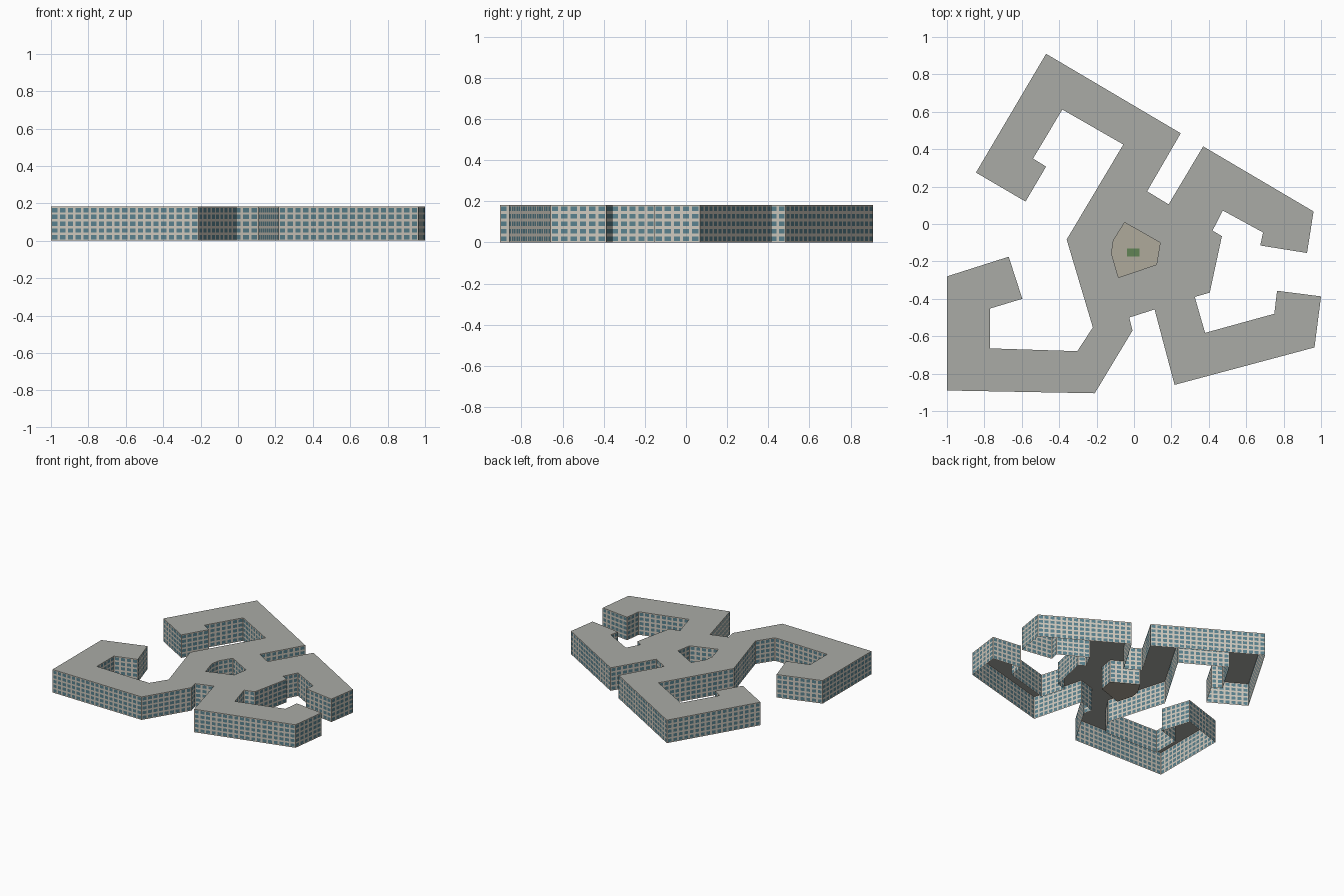
import bpy, bmesh
from mathutils import Vector

if "Cube" in bpy.data.objects:
    bpy.data.objects.remove(bpy.data.objects["Cube"])

H = 0.182        # building height
FLOORS = 5
BAY = 0.0425     # spacing of the windows

outline = [(-.47, .91), (.25, .485), (.07, .175), (.185, .105), (.37, .415), (.96, .067),
           (.925, -.155), (.675, -.115), (.69, -.045), (.475, .072), (.42, -.035), (.47, -.065),
           (.405, -.367), (.325, -.39), (.38, -.582), (.75, -.48), (.765, -.357), (1, -.387),
           (.965, -.66), (.217, -.86), (.11, -.457), (-.025, -.5), (-.008, -.57), (-.21, -.905),
           (-1, -.89), (-1, -.28), (-.67, -.175), (-.597, -.4), (-.77, -.452), (-.77, -.665),
           (-.303, -.68), (-.22, -.553), (-.36, -.083), (-.057, .425), (-.383, .612),
           (-.54, .35), (-.47, .307), (-.58, .12), (-.845, .275)]
court = [(-.05, .008), (.14, -.1), (.12, -.217), (-.083, -.286), (-.12, -.158), (-.11, -.088)]


def material(name, rgb):
    m = bpy.data.materials.new(name)
    m.diffuse_color = (*rgb, 1)
    m.use_nodes = True
    m.node_tree.nodes["Principled BSDF"].inputs["Base Color"].default_value = m.diffuse_color
    return m


PLASTER = material("plaster", (.62, .58, .51))
GLASS = material("glass", (.10, .22, .27))
ROOF = material("roof_grey", (.40, .41, .38))
PAVING = material("paving", (.43, .40, .33))
GRASS = material("grass", (.12, .23, .09))


def finish(bm, name, *mats):
    me = bpy.data.meshes.new(name)
    bm.to_mesh(me)
    bm.free()
    ob = bpy.data.objects.new(name, me)
    for m in mats:
        me.materials.append(m)
    bpy.context.collection.objects.link(ob)


def splits(n, gap):
    """Alternating wall / window break points from 0 to 1."""
    pts = [0]
    for i in range(n):
        pts += [(i + gap / 2) / n, (i + 1 - gap / 2) / n]
    return pts + [1]


def facade(name, loop):
    """Thin walls along a clockwise loop, divided into a grid of windows."""
    bm = bmesh.new()
    rows = splits(FLOORS, .36)
    for a, b in zip(loop, loop[1:] + loop[:1]):
        a, b = Vector((*a, 0)), Vector((*b, 0))
        cols = splits(max(1, round((b - a).length / BAY)), .32)
        grid = [[bm.verts.new(a.lerp(b, u) + Vector((0, 0, v * H))) for v in rows] for u in cols]
        for i in range(len(cols) - 1):
            for j in range(len(rows) - 1):
                f = bm.faces.new((grid[i][j], grid[i][j + 1], grid[i + 1][j + 1], grid[i + 1][j]))
                f.material_index = int(i % 2 == 1 and j % 2 == 1)
    finish(bm, name, PLASTER, GLASS)


def slab(name, loops, z, mat):
    """Flat sheet filled between boundary loops."""
    bm = bmesh.new()
    edges = []
    for loop in loops:
        vs = [bm.verts.new((x, y, z)) for x, y in loop]
        edges += [bm.edges.new((vs[i - 1], vs[i])) for i in range(len(vs))]
    bmesh.ops.triangle_fill(bm, use_beauty=True, use_dissolve=False, edges=edges, normal=(0, 0, 1))
    for f in bm.faces:
        f.normal_update()
        if f.normal.z < 0:
            f.normal_flip()
    finish(bm, name, mat)


# outer walls and walls around the central courtyard
facade("outer_walls", outline)
facade("courtyard_walls", court[::-1])

# flat roof with the courtyard opening
slab("roof", [outline, court], H, ROOF)

# courtyard ground and lawn
slab("courtyard_floor", [court], 0, PAVING)
slab("lawn", [[(-.038, -.175), (.029, -.175), (.029, -.131), (-.038, -.131)]], .003, GRASS)
